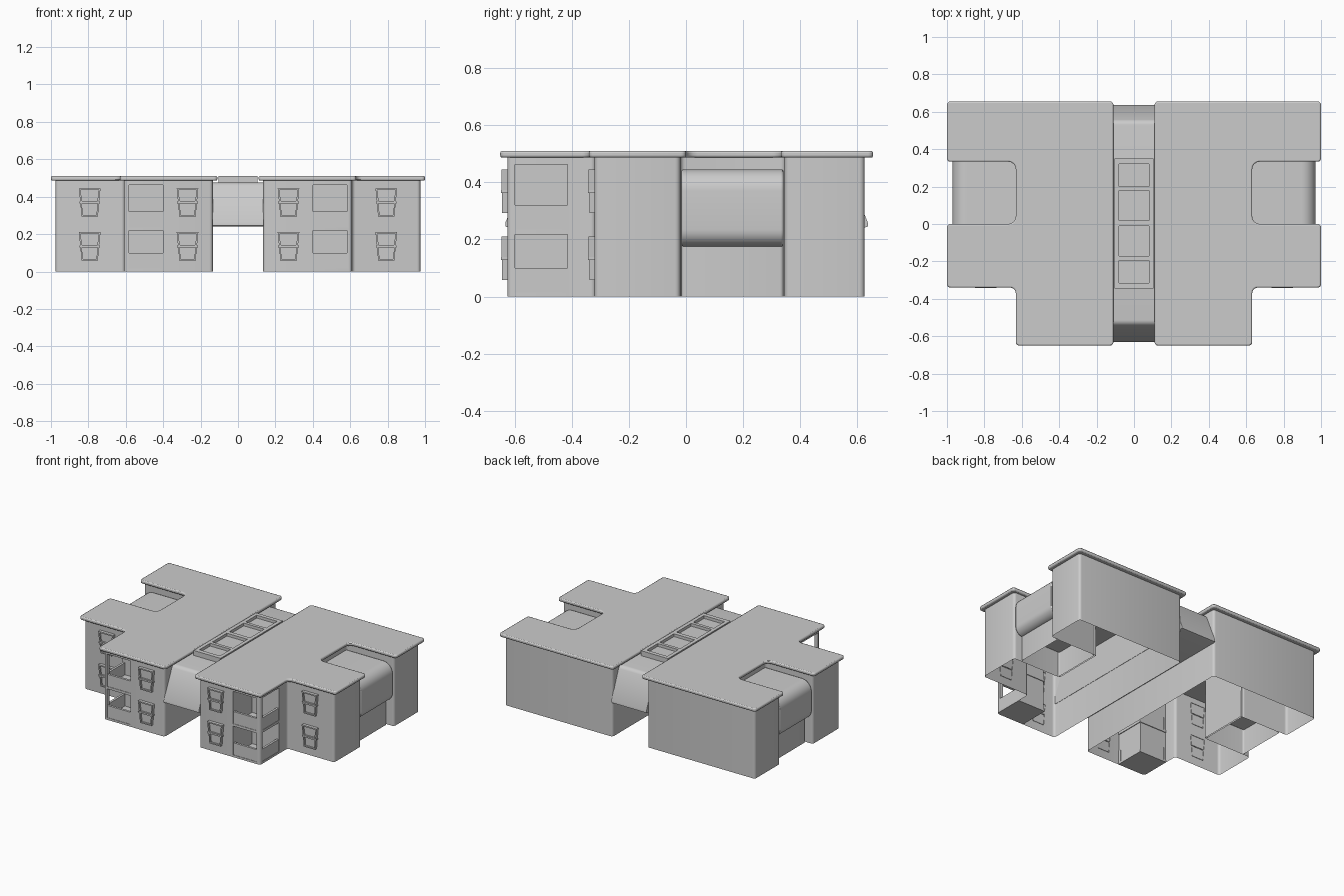
import bpy, bmesh
from mathutils import Vector

if "Cube" in bpy.data.objects:
    bpy.data.objects.remove(bpy.data.objects["Cube"])


def rounded(pts, radii, n=4):
    """Round the corners of a 2D outline; radii is a number or one per corner."""
    out = []
    for i, p in enumerate(pts):
        r = radii[i] if isinstance(radii, (list, tuple)) else radii
        p = Vector(p)
        if r == 0:
            out.append(p)
            continue
        a = p + (Vector(pts[i - 1]) - p).normalized() * r
        b = p + (Vector(pts[(i + 1) % len(pts)]) - p).normalized() * r
        # tighter control points bring the curve near a circular arc
        c, d = a.lerp(p, 0.55), b.lerp(p, 0.55)
        for k in range(n + 1):
            t = k / n
            s = 1 - t
            out.append(a * s**3 + c * 3 * s * s * t + d * 3 * s * t * t + b * t**3)
    return out


def prism_into(bm, pts, lo, hi, axis="z", open_caps=()):
    def place(p, h):
        return {"z": (p[0], p[1], h), "x": (h, p[0], p[1]), "y": (p[0], h, p[1])}[axis]
    n = len(pts)
    low = [bm.verts.new(place(p, lo)) for p in pts]
    high = [bm.verts.new(place(p, hi)) for p in pts]
    faces = [bm.faces.new((low[i], low[(i + 1) % n], high[(i + 1) % n], high[i])) for i in range(n)]
    bottom, top = bm.faces.new(low), bm.faces.new(high)
    bmesh.ops.recalc_face_normals(bm, faces=faces + [bottom, top])
    for name, f in (("low", bottom), ("high", top)):
        if name in open_caps:
            bm.faces.remove(f)


def finish(bm, name, mirror=True, bevel=0.0, segments=2):
    me = bpy.data.meshes.new(name)
    bm.to_mesh(me)
    bm.free()
    ob = bpy.data.objects.new(name, me)
    bpy.context.collection.objects.link(ob)
    bpy.ops.object.select_all(action="DESELECT")
    ob.select_set(True)
    bpy.context.view_layer.objects.active = ob
    bpy.ops.object.shade_smooth_by_angle()
    if bevel:
        m = ob.modifiers.new("Bevel", "BEVEL")
        m.width, m.segments, m.limit_method = bevel, segments, "ANGLE"
        m.angle_limit = 0.8
    if mirror:
        m = ob.modifiers.new("Mirror", "MIRROR")
        m.use_mirror_merge = False
    return ob


def prism(name, pts, lo, hi, axis="z", open_caps=(), **kw):
    bm = bmesh.new()
    prism_into(bm, pts, lo, hi, axis, open_caps)
    return finish(bm, name, **kw)


def rect(x0, x1, y0, y1):
    return [(x0, y0), (x1, y0), (x1, y1), (x0, y1)]


def boxes(name, specs, **kw):
    bm = bmesh.new()
    for x0, x1, y0, y1, z0, z1 in specs:
        prism_into(bm, rect(x0, x1, y0, y1), z0, z1)
    return finish(bm, name, **kw)


# Wing walls: hollow shell with the balcony corner and the side bay notched out
walls = [(0.135, -0.625), (0.40, -0.625), (0.40, -0.415), (0.61, -0.415), (0.61, -0.32),
         (0.975, -0.32), (0.975, -0.02), (0.61, -0.02), (0.61, 0.345), (0.975, 0.345),
         (0.975, 0.625), (0.135, 0.625)]
prism("wing_walls", rounded(walls, [.018, 0, 0, 0, .018, .018, .018, .018, .018, .018, .018, .018]),
      0, 0.488, open_caps=("low", "high"))

# Flat roof slabs with overhang
roof = [(0.11, -0.65), (0.632, -0.65), (0.632, -0.34), (1.0, -0.34), (1.0, 0.0),
        (0.632, 0.0), (0.632, 0.333), (1.0, 0.333), (1.0, 0.655), (0.11, 0.655)]
prism("wing_roof", rounded(roof, [.018, .018, .03, .018, .018, .04, .04, .018, .018, .018]),
      0.486, 0.51, bevel=0.007)

# Side bays: rounded upper volume over a recessed base
bay = rounded(rect(0.60, 0.97, 0.175, 0.445), [0, 0.06, 0.075, 0], 8)
prism("upper_bay", bay, -0.016, 0.341, axis="y", bevel=0.006)
prism("lower_bay", rounded(rect(0.60, 0.92, -0.016, 0.341), [0, .012, .012, 0]), 0, 0.19,
      open_caps=("low", "high"))

# Balconies: slabs, parapets and corner post
bx, by = (0.395, 0.61), (-0.625, -0.41)
bm = bmesh.new()
slab = rounded(rect(*bx, *by), [0, 0.018, 0, 0])
for z0, z1 in ((0, 0.015), (0.218, 0.235), (0.463, 0.488)):
    prism_into(bm, slab, z0, z1)
finish(bm, "balcony_slabs")
boxes("balcony_parapets", [s for z0, z1 in ((0.012, 0.10), (0.232, 0.32)) for s in (
    (0.395, 0.59, -0.622, -0.606, z0, z1), (0.591, 0.607, -0.60, -0.41, z0, z1))])
prism("balcony_post", rounded(rect(0.583, 0.61, -0.625, -0.598), [0, 0.018, 0, 0]), 0.01, 0.47)

# Windows: two tapered sashes, each a frame with a recessed pane
bm = bmesh.new()


def sash(cx, wall_y, z0, z1, w0, w1, depth, border):
    y = wall_y - depth
    quad = [(-w0, z0), (w0, z0), (w1, z1), (-w1, z1)]
    b = border
    inner = [(-w0 + b, z0 + b), (w0 - b, z0 + b), (w1 - b, z1 - b), (-w1 + b, z1 - b)]
    ring = lambda pts, yy: [bm.verts.new((cx + x, yy, z)) for x, z in pts]
    loops = [ring(quad, wall_y + 0.003), ring(quad, y), ring(inner, y), ring(inner, y + 0.012)]
    for a, c in zip(loops, loops[1:]):
        for i in range(4):
            j = (i + 1) % 4
            bm.faces.new((a[i], a[j], c[j], c[i]))
    bm.faces.new(loops[-1])


for cx, wy in ((0.27, -0.625), (0.793, -0.32)):
    for base in (0.058, 0.293):
        sash(cx, wy, base, base + 0.078, 0.044, 0.050, 0.018, 0.008)
        sash(cx, wy, base + 0.074, base + 0.152, 0.050, 0.058, 0.021, 0.009)
        prism_into(bm, rect(cx - 0.055, cx + 0.055, base + 0.070, base + 0.080), wy - 0.023, wy, axis="y")
bmesh.ops.recalc_face_normals(bm, faces=bm.faces)
finish(bm, "windows")

# Raised link between the wings, with sloped ends and a small lip
link = [(-0.615, 0.24), (-0.632, 0.245), (-0.632, 0.26), (-0.535, 0.475), (0.55, 0.475),
        (0.636, 0.26), (0.636, 0.245), (0.62, 0.24)]
prism("link_bridge", rounded(link, [0, 0, 0, .02, .02, 0, 0, 0]), -0.137, 0.137, axis="x", mirror=False)

# Skylight frame with four recessed panes
panes = [(-0.315, -0.195), (-0.172, -0.01), (0.02, 0.178), (0.20, 0.322)]
edges = [-0.345] + [v for p in panes for v in p] + [0.35]
bars = [(-0.08, 0.08, edges[i], edges[i + 1], 0.47, 0.51) for i in range(0, len(edges), 2)]
rails = [(s * 0.0925 - 0.0125, s * 0.0925 + 0.0125, -0.345, 0.35, 0.47, 0.51) for s in (-1, 1)]
boxes("skylight_frame", bars + rails, mirror=False)
boxes("skylight_panes", [(-0.08, 0.08, a, b, 0.47, 0.49) for a, b in panes], mirror=False)
